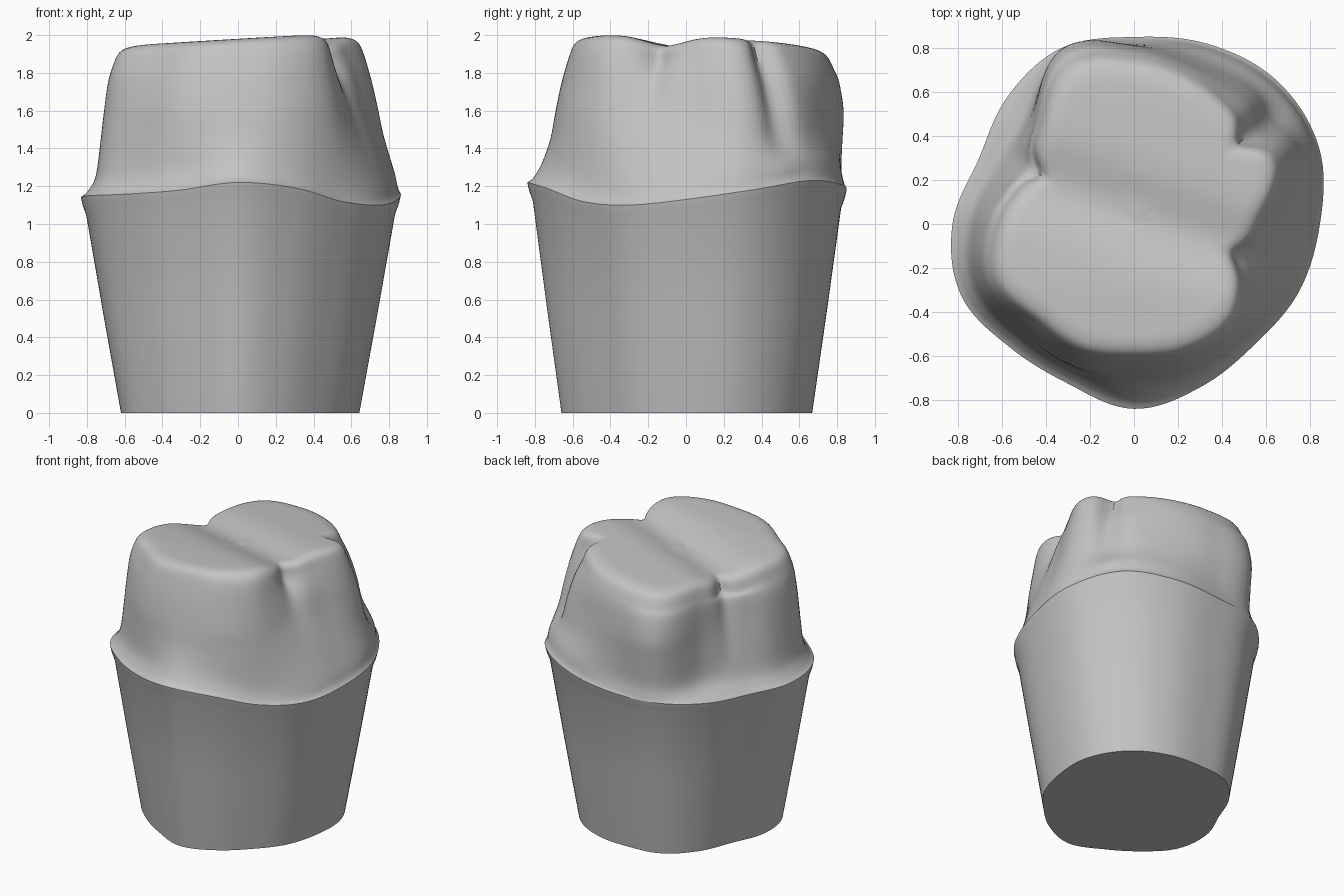
import bpy
import bmesh
import math

cube = bpy.data.objects.get("Cube")
if cube:
    bpy.data.objects.remove(cube, do_unlink=True)

COLUMNS = 144   # samples around the axis
STEPS = 4       # samples between neighbouring profile points

# Radii and heights at sixteen equal angles, anticlockwise from +x
MARGIN = [.845, .91, .92, .885, .85, .865, .815, .765,
          .825, .85, .795, .785, .84, .80, .775, .81]
MARGIN_Z = [1.13, 1.18, 1.23, 1.21, 1.18, 1.17, 1.15, 1.14,
            1.14, 1.15, 1.16, 1.18, 1.22, 1.19, 1.12, 1.10]
WALL_LOW = [.80, .88, .88, .85, .82, .84, .69, .67,
            .74, .78, .73, .72, .76, .74, .73, .76]
WALL_MID = [.67, .80, .80, .78, .81, .86, .65, .60,
            .69, .74, .70, .70, .69, .70, .69, .64]
RIM = [.58, .72, .70, .73, .77, .80, .62, .55,
       .63, .70, .64, .64, .62, .64, .64, .55]

# Grooves in the crown wall: angle, width, depth at mid height, depth at rim
GROOVES = [(-17, 7, .01, .06), (37, 6, .06, .09), (152, 6, .02, .06)]


def catmull(a, b, c, d, t):
    return b + .5 * t * (c - a + t * (2*a - 5*b + 4*c - d + t * (3*(b - c) + d - a)))


def around(table, angle):
    """Smooth periodic lookup of a table by angle."""
    n = len(table)
    pos = (angle / math.tau * n) % n
    i = int(pos)
    return catmull(*(table[(i + k) % n] for k in (-1, 0, 1, 2)), pos - i)


def smooth_profile(points):
    """Resample an open (radius, height) profile."""
    last = len(points) - 1
    result = []
    for i in range(last):
        four = [points[min(max(i + k, 0), last)] for k in (-1, 0, 1, 2)]
        for s in range(STEPS):
            result.append([catmull(*axis, s / STEPS) for axis in zip(*four)])
    return result + [points[-1]]


def groove(angle, level):
    total = 0
    for centre, width, mid, rim in GROOVES:
        offset = (math.degrees(angle) - centre + 180) % 360 - 180
        total += (mid, rim)[level] * math.exp(-(offset / width) ** 2)
    return total


def biting_height(x, y):
    """Gently tilted top with a shallow valley across it."""
    valley = (y - .04 + .35 * x) / .17
    return 1.98 + .06 * x - .05 * max(0, y + .3) - .05 * math.exp(-valley ** 2)


def crown_column(angle):
    edge, edge_z = around(MARGIN, angle), around(MARGIN_Z, angle)
    low = around(WALL_LOW, angle)
    mid = around(WALL_MID, angle) - groove(angle, 0)
    rim = around(RIM, angle) - groove(angle, 1)
    points = [(edge, edge_z), (.55 * edge + .45 * low, edge_z + .03),
              (low, edge_z + .11), (.4 * low + .6 * mid, 1.45),
              (mid, 1.6), (.55 * mid + .45 * rim, 1.75)]
    for scale, drop in ((1, .1), (.95, .03), (.87, .004), (.75, 0),
                        (.6, 0), (.45, 0), (.3, 0), (.15, 0), (0, 0)):
        r = rim * scale
        top = biting_height(r * math.cos(angle), r * math.sin(angle))
        points.append((r, top - drop))
    return [(r * math.cos(angle), r * math.sin(angle), z)
            for r, z in smooth_profile(points)]


def stump_column(angle):
    edge, edge_z = around(MARGIN, angle), around(MARGIN_Z, angle)
    x, y = edge * math.cos(angle), edge * math.sin(angle)
    return [(x * .745, y * .785, 0),
            (x * .857, y * .877, (edge_z - .1) / 2),
            (x * .965, y * .965, edge_z - .1),
            (x * .99, y * .99, edge_z - .04),
            (x, y, edge_z)]


def loft(name, column, material, cap_bottom=False):
    bm = bmesh.new()
    grid = [[bm.verts.new(p) for p in column(math.tau * i / COLUMNS)]
            for i in range(COLUMNS)]
    for i in range(COLUMNS):
        a, b = grid[i], grid[(i + 1) % COLUMNS]
        for j in range(len(a) - 1):
            bm.faces.new((a[j], b[j], b[j + 1], a[j + 1]))
    if cap_bottom:
        bm.faces.new([col[0] for col in reversed(grid)])
    bmesh.ops.remove_doubles(bm, verts=bm.verts, dist=.0005)
    mesh = bpy.data.meshes.new(name)
    bm.to_mesh(mesh)
    bm.free()
    mesh.materials.append(material)
    obj = bpy.data.objects.new(name, mesh)
    bpy.context.collection.objects.link(obj)
    bpy.ops.object.select_all(action='DESELECT')
    obj.select_set(True)
    bpy.context.view_layer.objects.active = obj
    bpy.ops.object.shade_smooth_by_angle(angle=math.radians(45))
    return obj


# Plain grey plaster
plaster = bpy.data.materials.new("grey_plaster")
plaster.use_nodes = True
grey = (.55, .55, .55, 1)
plaster.diffuse_color = grey
plaster.node_tree.nodes["Principled BSDF"].inputs["Base Color"].default_value = grey

# Tapered stump below the margin, carved crown above it
loft("tapered_stump", stump_column, plaster, cap_bottom=True)
loft("carved_crown", crown_column, plaster)
